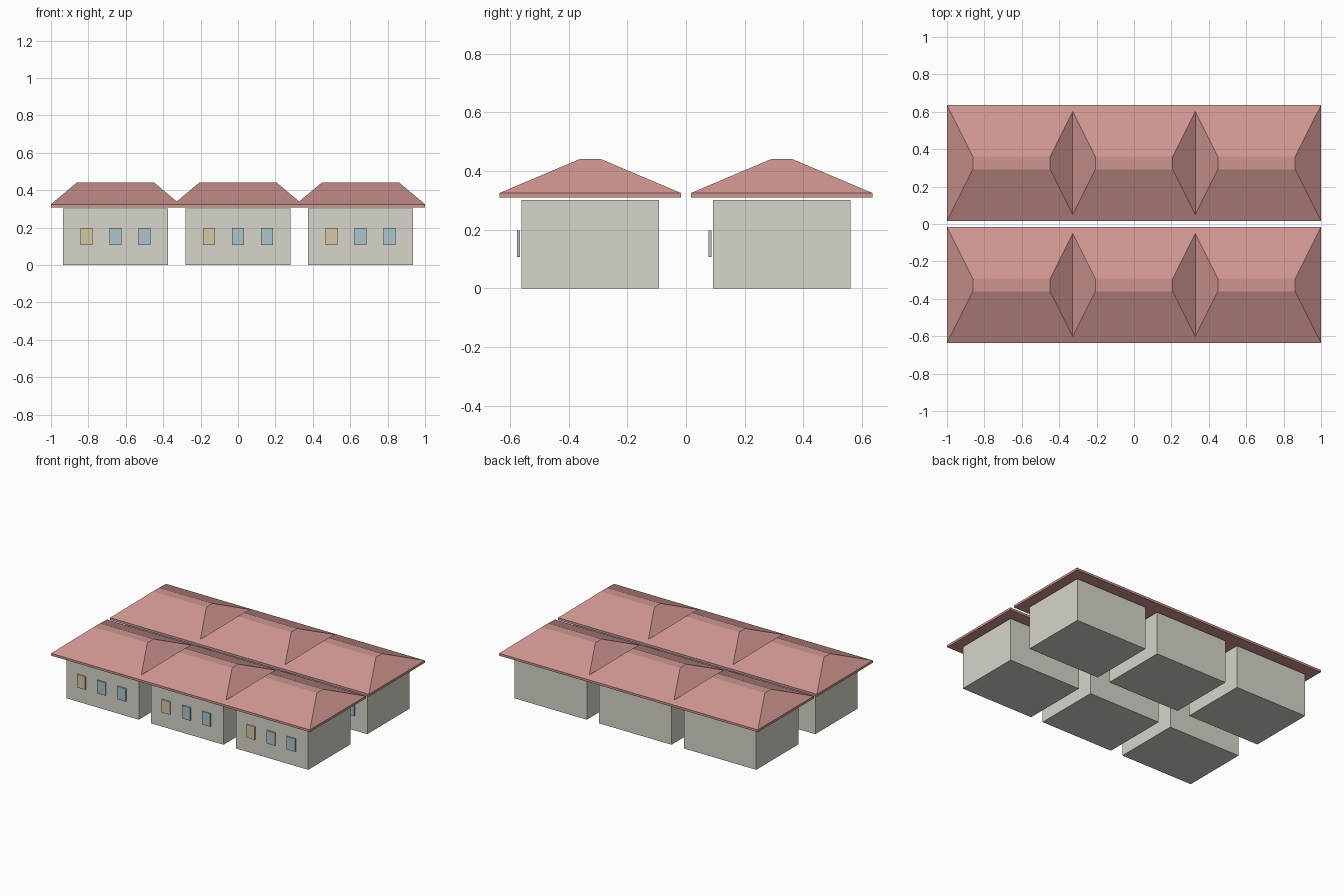
import bpy, bmesh

if "Cube" in bpy.data.objects:
    bpy.data.objects.remove(bpy.data.objects["Cube"])


def material(name, rgb):
    m = bpy.data.materials.new(name)
    m.diffuse_color = (*rgb, 1)
    m.use_nodes = True
    m.node_tree.nodes["Principled BSDF"].inputs["Base Color"].default_value = m.diffuse_color
    return m


WALL = material("plaster", (0.68, 0.66, 0.59))
ROOF = material("roof_tile", (0.62, 0.30, 0.28))
GLASS = material("window_glass", (0.42, 0.56, 0.60))
WARM = material("lit_window", (0.68, 0.58, 0.38))


def solid(name, mat, x, y, layers):
    """Stack of rectangles (half_x, half_y, z) joined into a closed flat-faced solid."""
    bm = bmesh.new()
    rings = [[bm.verts.new((sx * hx, sy * hy, z))
              for sx, sy in ((-1, -1), (1, -1), (1, 1), (-1, 1))]
             for hx, hy, z in layers]
    bm.faces.new(rings[0][::-1])
    bm.faces.new(rings[-1])
    for low, high in zip(rings, rings[1:]):
        for i in range(4):
            j = (i + 1) % 4
            bm.faces.new((low[i], low[j], high[j], high[i]))
    mesh = bpy.data.meshes.new(name)
    bm.to_mesh(mesh)
    bm.free()
    mesh.materials.append(mat)
    ob = bpy.data.objects.new(name, mesh)
    ob.location = (x, y, 0)
    bpy.context.collection.objects.link(ob)
    return ob


# Two rows of three houses
for row, y in (("front", -0.326), ("rear", 0.326)):
    for col, x in (("left", -0.655), ("middle", 0), ("right", 0.655)):
        tag = f"{row}_{col}"
        # House body
        solid(f"walls_{tag}", WALL, x, y, [(0.28, 0.234, 0), (0.28, 0.234, 0.302)])
        # Eave slab and hipped roof with a flat ridge
        solid(f"roof_{tag}", ROOF, x, y,
              [(0.345, 0.309, 0.309), (0.345, 0.309, 0.325), (0.207, 0.035, 0.441)])
        # Row of front windows, the first one warm coloured
        for i, (dx, mat) in enumerate(((-0.156, WARM), (0, GLASS), (0.156, GLASS))):
            solid(f"window_{tag}_{i + 1}", mat, x + dx, y - 0.2445,
                  [(0.032, 0.0045, 0.107), (0.032, 0.0045, 0.197)])
